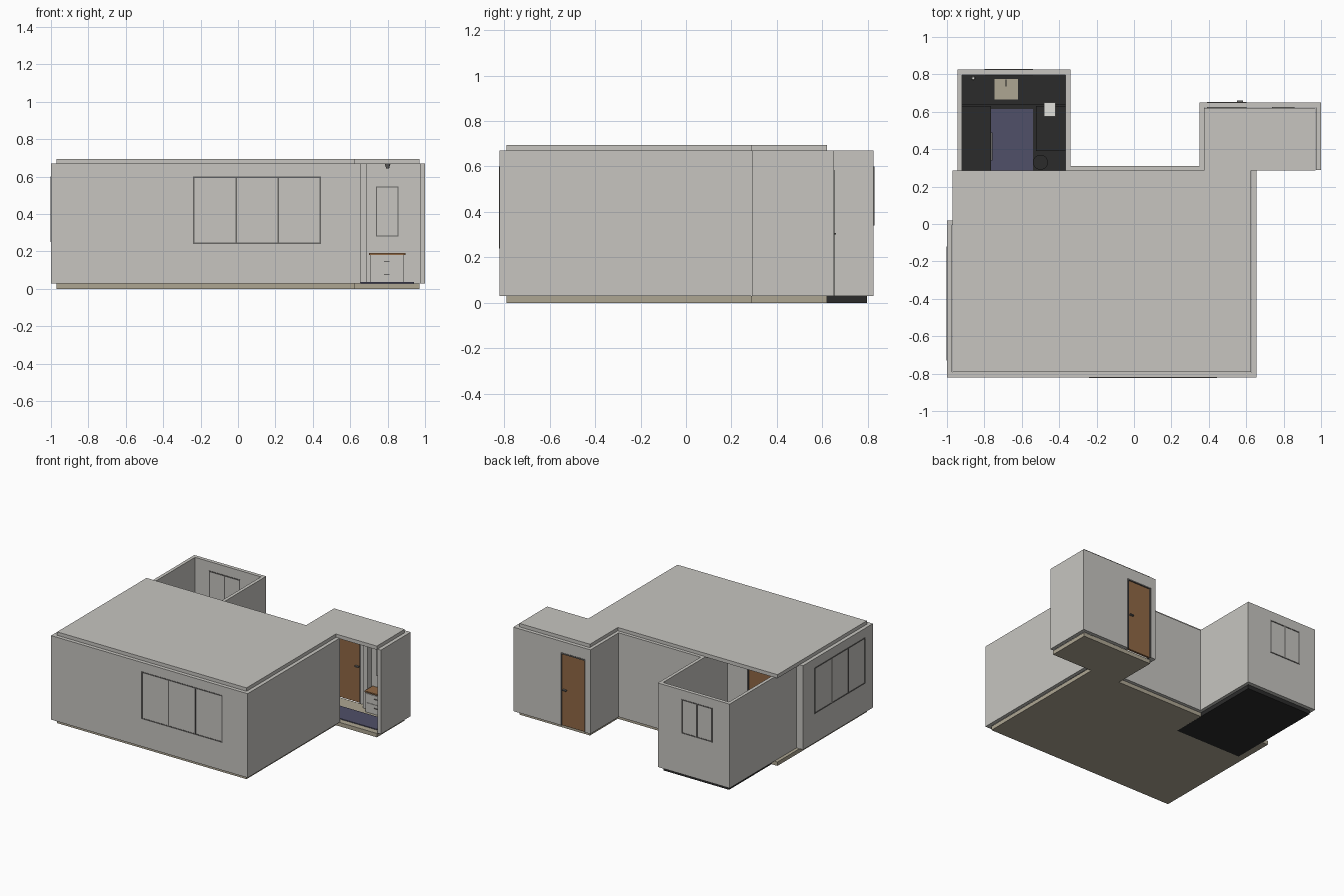
import bpy
import bmesh
from mathutils import Vector

cube = bpy.data.objects.get("Cube")
if cube:
    bpy.data.objects.remove(cube, do_unlink=True)


def material(name, r, g, b):
    m = bpy.data.materials.new(name)
    m.use_nodes = True
    m.diffuse_color = (r, g, b, 1)
    m.node_tree.nodes["Principled BSDF"].inputs["Base Color"].default_value = (r, g, b, 1)
    return m


plaster = material("plaster grey", .57, .56, .53)
tan = material("floor tan", .42, .38, .29)
black = material("tile black", .024, .024, .024)
wood = material("wood brown", .28, .14, .06)
purple = material("rug purple", .08, .08, .14)
metal = material("frame grey", .14, .135, .13)
white = material("white", .75, .75, .72)


def finish(name, bm, mat):
    mesh = bpy.data.meshes.new(name)
    bm.to_mesh(mesh)
    bm.free()
    mesh.materials.append(mat)
    ob = bpy.data.objects.new(name, mesh)
    bpy.context.collection.objects.link(ob)
    return ob


def box(name, mat, x0, x1, y0, y1, z0, z1):
    bm = bmesh.new()
    bmesh.ops.create_cube(bm, size=1)
    lo, hi = Vector((x0, y0, z0)), Vector((x1, y1, z1))
    for v in bm.verts:
        v.co = (lo + hi) / 2 + Vector(a * b for a, b in zip(v.co, hi - lo))
    return finish(name, bm, mat)


def cylinder(name, mat, x, y, z0, z1, r0, r1):
    bm = bmesh.new()
    bmesh.ops.create_cone(bm, segments=20, cap_ends=True, radius1=r0, radius2=r1, depth=z1 - z0)
    bmesh.ops.translate(bm, verts=bm.verts, vec=(x, y, (z0 + z1) / 2))
    return finish(name, bm, mat)


LOW, HIGH, T = .03, .67, .028


def wall(name, x0, x1, y0, y1):
    box(name, plaster, x0, x1, y0, y1, LOW, HIGH)


def door_wall(name, x0, x1, y0, y1, d0, d1, top):
    # wall along x with a framed wooden door set into it
    wall(name + "_a", x0, d0, y0, y1)
    wall(name + "_b", d1, x1, y0, y1)
    box(name + "_lintel", plaster, d0, d1, y0, y1, top, HIGH)
    w = .01
    box(name + "_jamb_a", metal, d0, d0 + w, y0 - .003, y1 + .003, LOW, top)
    box(name + "_jamb_b", metal, d1 - w, d1, y0 - .003, y1 + .003, LOW, top)
    box(name + "_head", metal, d0, d1, y0 - .003, y1 + .003, top - w, top)
    box(name + "_door", wood, d0 + w, d1 - w, y0 + .006, y1 - .006, LOW, top - w)
    box(name + "_handle", metal, d1 - .05, d1 - .02, y0 - .01, y1 + .01, .3, .308)


def window(name, axis, a0, a1, b0, b1, z0, z1, panes):
    # slim bars running through the wall, along x or y
    def bar(part, p0, p1, q0, q1):
        span = (p0, p1, b0, b1) if axis == "x" else (b0, b1, p0, p1)
        box(name + part, metal, *span, q0, q1)
    w = .008
    for i in range(panes + 1):
        p = a0 + (a1 - a0 - w) * i / panes
        bar("_post_%d" % i, p, p + w, z0, z1)
    bar("_sill", a0, a1, z0, z0 + w)
    bar("_top", a0, a1, z1 - w, z1)


# floors
box("main_floor", tan, -.97, .625, -.79, .285, 0, LOW)
box("entry_floor", tan, .375, .97, .285, .62, 0, LOW)
box("kitchen_floor", black, -.92, -.365, .03, .795, -.0005, LOW + .001)

# main room walls
wall("front_wall", -1, .655, -.82, -.82 + T)
wall("side_wall_west", -1, -1 + T, -.82 + T, .02)
wall("side_wall_east", .655 - T, .655, -.82 + T, .29)
wall("back_wall", -.34, .35 + T, .285, .31)

# entry walls, open at the front
wall("entry_west_wall", .35, .35 + T, .31, .65)
wall("entry_east_wall", 1 - T, 1, .29, .65)
door_wall("entry_back_wall", .35 + T, 1 - T, .65 - T, .65, .39, .602, .585)
wall("entry_pillar", .655, .69, .57, .62)

# kitchen walls, open to the sky
wall("kitchen_west_wall", -.945, -.92, .02, .825)
wall("kitchen_east_wall", -.365, -.34, .02, .825)
wall("kitchen_back_wall", -.92, -.365, .797, .825)
door_wall("kitchen_front_wall", -.975, -.365, -.006, .02, -.76, -.53, .6)

# roofs
box("main_roof", plaster, -.97, .625, -.79, .285, HIGH - .003, .695)
box("entry_roof", plaster, .375, .97, .285, .62, HIGH - .003, .695)

# windows
window("front_window", "x", -.24, .445, -.823, -.79, .24, .6, 3)
window("side_window", "y", -.73, -.12, -1.0, -.97, .25, .6, 3)
bpy.data.objects["side_window_sill"].scale.x = 1
window("kitchen_window", "x", -.8, -.54, .793, .828, .34, .6, 2)
for i in range(4):
    bpy.data.objects["side_window_post_%d" % i].location.x = -.003
for part in ("sill", "top"):
    bpy.data.objects["side_window_" + part].location.x = -.003

# kitchen counters with dark tops
counters = {"back": (-.92, -.365, .635, .797),
            "west": (-.92, -.765, .16, .63),
            "east": (-.525, -.365, .39, .63)}
for side, (x0, x1, y0, y1) in counters.items():
    box(side + "_cabinet", plaster, x0 + .005, x1 - .005, y0 + .006, y1, LOW, .24)
    box(side + "_counter", black, x0, x1, y0, y1, .24, .25)
box("oven_handle", metal, -.765, -.757, .34, .49, .21, .218)
box("sink", tan, -.745, -.62, .665, .775, .245, .253)
box("tap_post", metal, -.687, -.681, .765, .772, .25, .3)
box("tap_spout", metal, -.687, -.681, .735, .77, .296, .302)
box("toaster", white, -.48, -.42, .575, .65, .25, .3)
cylinder("soap_bottle", white, -.86, .78, .25, .29, .01, .007)
cylinder("waste_bin", black, -.5, .33, LOW, .15, .032, .04)
box("kitchen_rug", purple, -.765, -.54, .1, .615, LOW, .036)

# entry furniture
box("entry_rug", purple, .45, .94, .33, .5, LOW, .036)
box("drawer_cabinet", plaster, .705, .885, .53, .62, LOW, .182)
box("cabinet_top", wood, .7, .895, .522, .62, .182, .192)
for i in range(2):
    z = .04 + i * .07
    box("drawer_%d" % i, plaster, .712, .878, .526, .531, z, z + .064)
    box("drawer_pull_%d" % i, metal, .78, .81, .52, .526, z + .035, z + .04)
box("mirror_frame", metal, .737, .858, .614, .622, .28, .548)
box("mirror", plaster, .742, .853, .611, .616, .285, .543)
cylinder("ceiling_lamp", metal, .8, .46, .645, .668, .008, .015)
